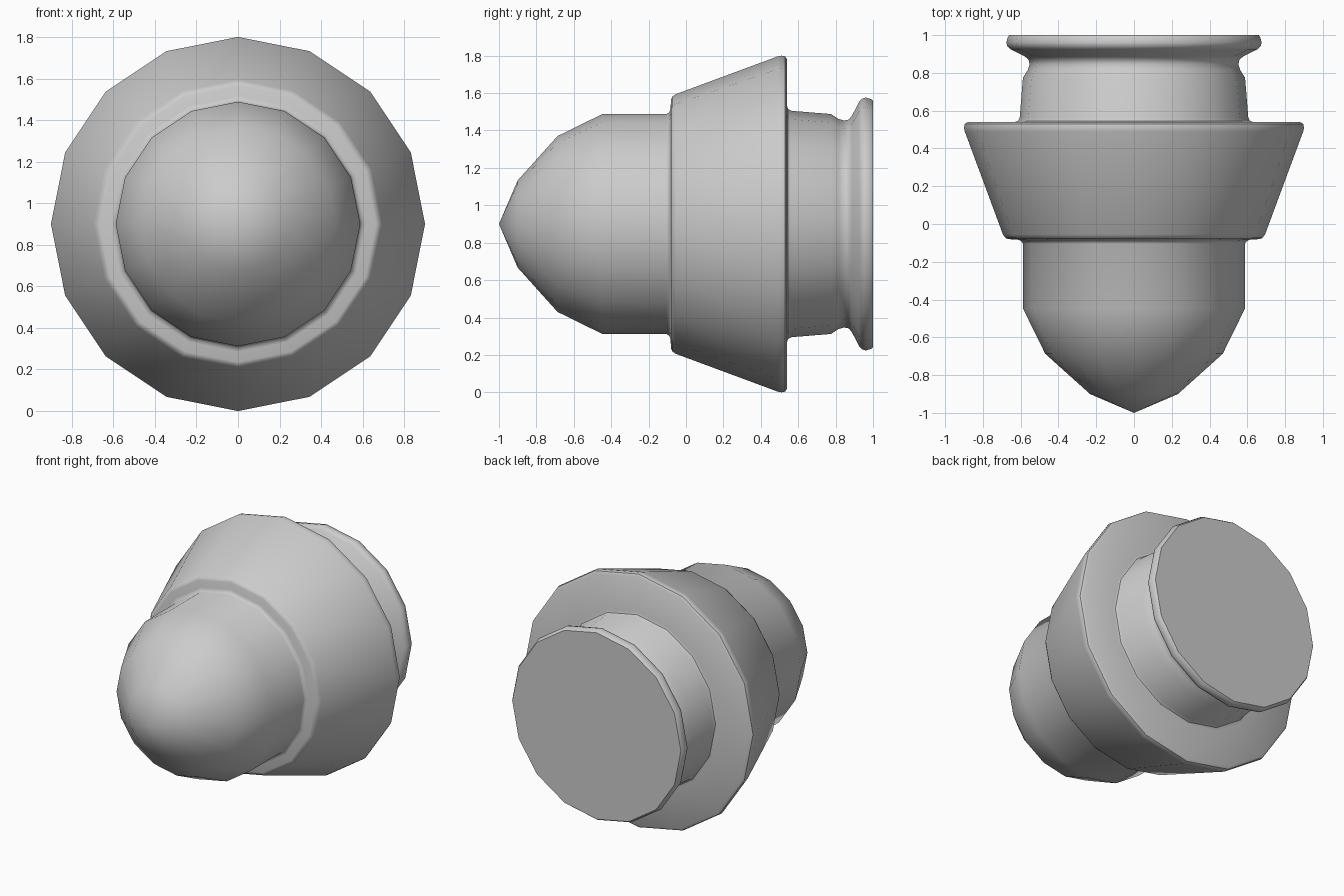
import bpy, bmesh
from math import sin, cos, pi, radians

if "Cube" in bpy.data.objects:
    bpy.data.objects.remove(bpy.data.objects["Cube"])

SIDES = 16
AXIS_Z = 0.9

# Half profile as (y, radius), from nose tip to flat base
nose = [(-1, 0), (-0.9, 0.233), (-0.687, 0.47), (-0.447, 0.588), (-0.105, 0.588)]
collar = [(-0.09, 0.597), (-0.083, 0.615), (-0.08, 0.665), (-0.074, 0.68), (-0.055, 0.694),
          (0.49, 0.896), (0.51, 0.9), (0.53, 0.896), (0.54, 0.88)]
neck = [(0.54, 0.632), (0.546, 0.614), (0.565, 0.605), (0.775, 0.588)]
groove = [(0.815, 0.562), (0.845, 0.553), (0.87, 0.558), (0.888, 0.58)]
rim = [(0.925, 0.653), (0.94, 0.67), (0.96, 0.676), (0.99, 0.668), (1, 0.66), (1, 0)]


def lathe(name, profile):
    """Spin a profile around the horizontal y axis."""
    bm = bmesh.new()
    rings = []
    for y, r in profile:
        n = SIDES if r else 1
        rings.append([bm.verts.new((r * sin(2 * pi * i / SIDES), y,
                                    AXIS_Z + r * cos(2 * pi * i / SIDES))) for i in range(n)])
    for a, b in zip(rings, rings[1:]):
        for i in range(SIDES):
            j = (i + 1) % SIDES
            quad = [a[i % len(a)], a[j % len(a)], b[j % len(b)], b[i % len(b)]]
            bm.faces.new(list(dict.fromkeys(quad)))
    bmesh.ops.recalc_face_normals(bm, faces=bm.faces)
    mesh = bpy.data.meshes.new(name)
    bm.to_mesh(mesh)
    bm.free()
    ob = bpy.data.objects.new(name, mesh)
    bpy.context.collection.objects.link(ob)
    bpy.ops.object.select_all(action='DESELECT')
    bpy.context.view_layer.objects.active = ob
    ob.select_set(True)
    bpy.ops.object.shade_smooth_by_angle(angle=radians(40))
    return ob


# Single turned body: nose, flared collar, neck, groove and rim
lathe("turned_body", nose + collar + neck + groove + rim)
